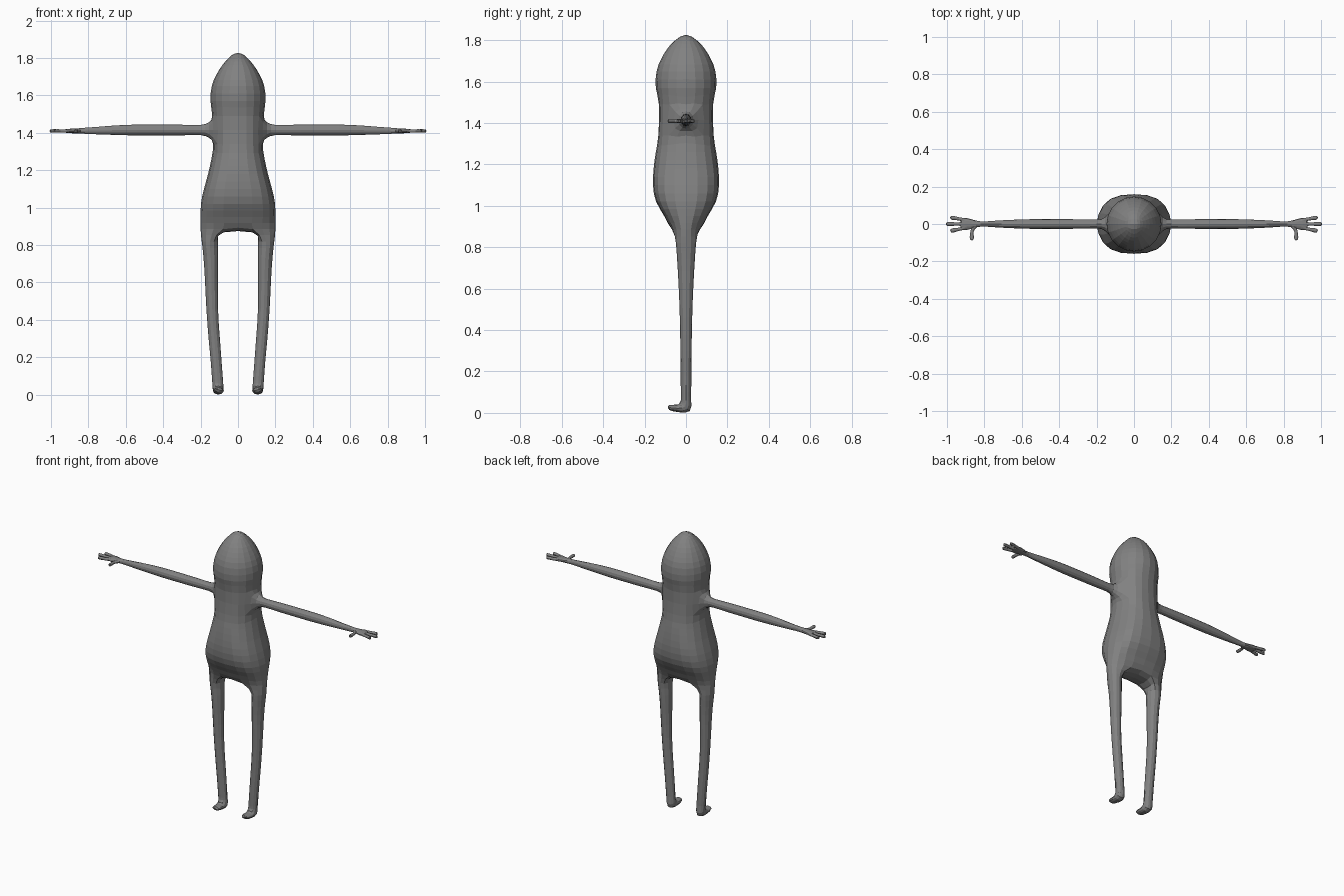
import bpy
import bmesh
from math import cos, sin, radians
from mathutils import Vector

cube = bpy.data.objects.get("Cube")
if cube:
    bpy.data.objects.remove(cube, do_unlink=True)

grey = bpy.data.materials.new("plain grey")
grey.use_nodes = True
grey.diffuse_color = (0.22, 0.22, 0.22, 1)
grey.node_tree.nodes["Principled BSDF"].inputs["Base Color"].default_value = (0.22, 0.22, 0.22, 1)


def power(value, e):
    return abs(value) ** e * (1 if value > 0 else -1)


def ring(bm, centre, u, v, count, start=0, e=1):
    """Closed loop of points around a centre, spanned by the axes u and v."""
    points = []
    for k in range(count):
        a = radians(start + k * 360 / count)
        points.append(bm.verts.new(Vector(centre) + Vector(u) * power(cos(a), e)
                                   + Vector(v) * power(sin(a), e)))
    return points


def bridge(bm, a, b):
    for k in range(len(a)):
        n = (k + 1) % len(a)
        bm.faces.new((a[k], a[n], b[n], b[k]))


def cap(bm, loop):
    bm.faces.new(loop[:4])
    bm.faces.new((loop[0], loop[3], loop[4], loop[5]))


def limit_point(vert):
    """Where a cage point lands on the subdivided surface."""
    n = len(vert.link_edges)
    near = sum((e.other_vert(vert).co for e in vert.link_edges), Vector())
    far = Vector()
    for loop in vert.link_loops:
        far += loop.link_loop_next.link_loop_next.vert.co
    return (vert.co * n * n + near * 4 + far) / (n * (n + 5))


def finish(bm, name):
    # Push the cage outwards so the subdivided skin passes through its points
    bmesh.ops.recalc_face_normals(bm, faces=bm.faces)
    target = {v: v.co.copy() for v in bm.verts}
    for _ in range(10):
        step = {v: target[v] - limit_point(v) for v in bm.verts}
        for v in bm.verts:
            v.co += step[v]
    mesh = bpy.data.meshes.new(name)
    bm.to_mesh(mesh)
    bm.free()
    mesh.materials.append(grey)
    obj = bpy.data.objects.new(name, mesh)
    bpy.context.collection.objects.link(obj)
    obj.modifiers.new("Subdivision", "SUBSURF").levels = 1
    obj.modifiers["Subdivision"].render_levels = 1
    return obj


# Torso and head: height, half width, half depth, squareness
TORSO = [
    (0.885, 0.20, 0.07, 0.8), (0.95, 0.20, 0.105, 0.8), (1.02, 0.198, 0.145, 0.8),
    (1.10, 0.182, 0.16, 0.8), (1.18, 0.16, 0.157, 0.85), (1.26, 0.142, 0.146, 0.9),
    (1.34, 0.133, 0.135, 0.9), (1.49, 0.138, 0.132, 0.95), (1.57, 0.147, 0.146, 1),
    (1.65, 0.14, 0.142, 1), (1.71, 0.116, 0.12, 1), (1.76, 0.085, 0.09, 1),
    (1.80, 0.05, 0.052, 1),
]
SHOULDER = 6

# Leg: centre (x, y, z), half width, and the front-to-back axis (y, z)
LEG = [
    ((0.15, 0, 0.82), 0.044, (0.049, 0)), ((0.146, 0, 0.74), 0.039, (0.043, 0)),
    ((0.142, 0, 0.62), 0.035, (0.036, 0)), ((0.138, 0, 0.46), 0.031, (0.03, 0)),
    ((0.127, 0, 0.30), 0.03, (0.027, 0)), ((0.117, 0, 0.18), 0.029, (0.026, 0)),
    ((0.111, 0, 0.10), 0.029, (0.025, 0)), ((0.108, 0, 0.06), 0.029, (0.025, 0.0)),
    ((0.106, -0.006, 0.03), 0.029, (0.024, -0.022)),
    ((0.105, -0.04, 0.022), 0.029, (0, -0.018)),
    ((0.105, -0.08, 0.026), 0.022, (0, -0.012)),
]

# Arm and palm: x, height, half depth, half thickness
ARM = [
    (0.155, 1.415, 0.037, 0.042), (0.20, 1.415, 0.024, 0.027),
    (0.28, 1.415, 0.025, 0.028), (0.40, 1.415, 0.026, 0.029),
    (0.54, 1.415, 0.026, 0.029), (0.66, 1.414, 0.022, 0.025),
    (0.75, 1.412, 0.017, 0.02), (0.82, 1.411, 0.014, 0.016),
    (0.87, 1.41, 0.026, 0.013), (0.92, 1.41, 0.03, 0.01),
]

bm = bmesh.new()
rings = [ring(bm, (0, 0, z), (w, 0, 0), (0, d, 0), 10, 0, e) for z, w, d, e in TORSO]

# Body skin, leaving an opening on each side for an arm
for i in range(len(rings) - 1):
    low, high = rings[i], rings[i + 1]
    for k in range(10):
        if i == SHOULDER and k in (0, 4, 5, 9):
            continue
        n = (k + 1) % 10
        bm.faces.new((low[k], low[n], high[n], high[k]))

# Crown
top = rings[-1]
crown = {s: bm.verts.new((0.018 * s, 0, 1.824)) for s in (1, -1)}
crotch = {s: bm.verts.new((0.078 * s, 0, 0.868)) for s in (1, -1)}
bottom = rings[0]
for edge, mid in ((top, crown), (bottom, crotch)):
    bm.faces.new((mid[1], edge[2], edge[3], mid[-1]))
    bm.faces.new((mid[1], mid[-1], edge[7], edge[8]))

for s in (1, -1):
    def side(loop, k):
        return loop[k % 10 if s == 1 else (5 - k) % 10]

    bm.faces.new((side(top, 0), side(top, 1), side(top, 2), crown[s]))
    bm.faces.new((side(top, 0), crown[s], side(top, 8), side(top, 9)))

    # Leg and foot
    last = [side(bottom, k) for k in (8, 9, 0, 1, 2)] + [crotch[s]]
    for (x, y, z), w, (dy, dz) in LEG:
        loop = ring(bm, (x * s, y, z), (w * s, 0, 0), (0, dy, dz), 6, 240)
        bridge(bm, last, loop)
        last = loop
    cap(bm, last)

    # Arm and palm
    low, high = rings[SHOULDER], rings[SHOULDER + 1]
    last = [side(low, k) for k in (9, 0, 1)] + [side(high, k) for k in (1, 0, 9)]
    for x, z, d, t in ARM:
        loop = ring(bm, (x * s, 0, z), (0, d, 0), (0, 0, t), 6, 210)
        bridge(bm, last, loop)
        last = loop
    cap(bm, last)
finish(bm, "body")

# Fingers and thumb: paths in x and y at palm height
FINGERS = [
    [(0.89, 0.016), (0.92, 0.024), (0.95, 0.03), (0.978, 0.034)],
    [(0.89, 0), (0.93, 0), (0.965, 0), (1.0, 0)],
    [(0.89, -0.016), (0.92, -0.024), (0.95, -0.031), (0.978, -0.036)],
    [(0.845, -0.005), (0.862, -0.028), (0.867, -0.055), (0.867, -0.083)],
]
for s, name in ((1, "left_fingers"), (-1, "right_fingers")):
    bm = bmesh.new()
    for path in FINGERS:
        points = [Vector((x * s, y, 1.41)) for x, y in path]
        last = None
        for k, p in enumerate(points):
            along = (points[min(k + 1, 3)] - points[max(k - 1, 0)]).normalized()
            across = along.cross(Vector((0, 0, 1))) * 0.0095
            loop = ring(bm, p, across, (0, 0, 0.009), 6)
            if last:
                bridge(bm, last, loop)
            else:
                cap(bm, loop)
            last = loop
        cap(bm, last)
    finish(bm, name)
